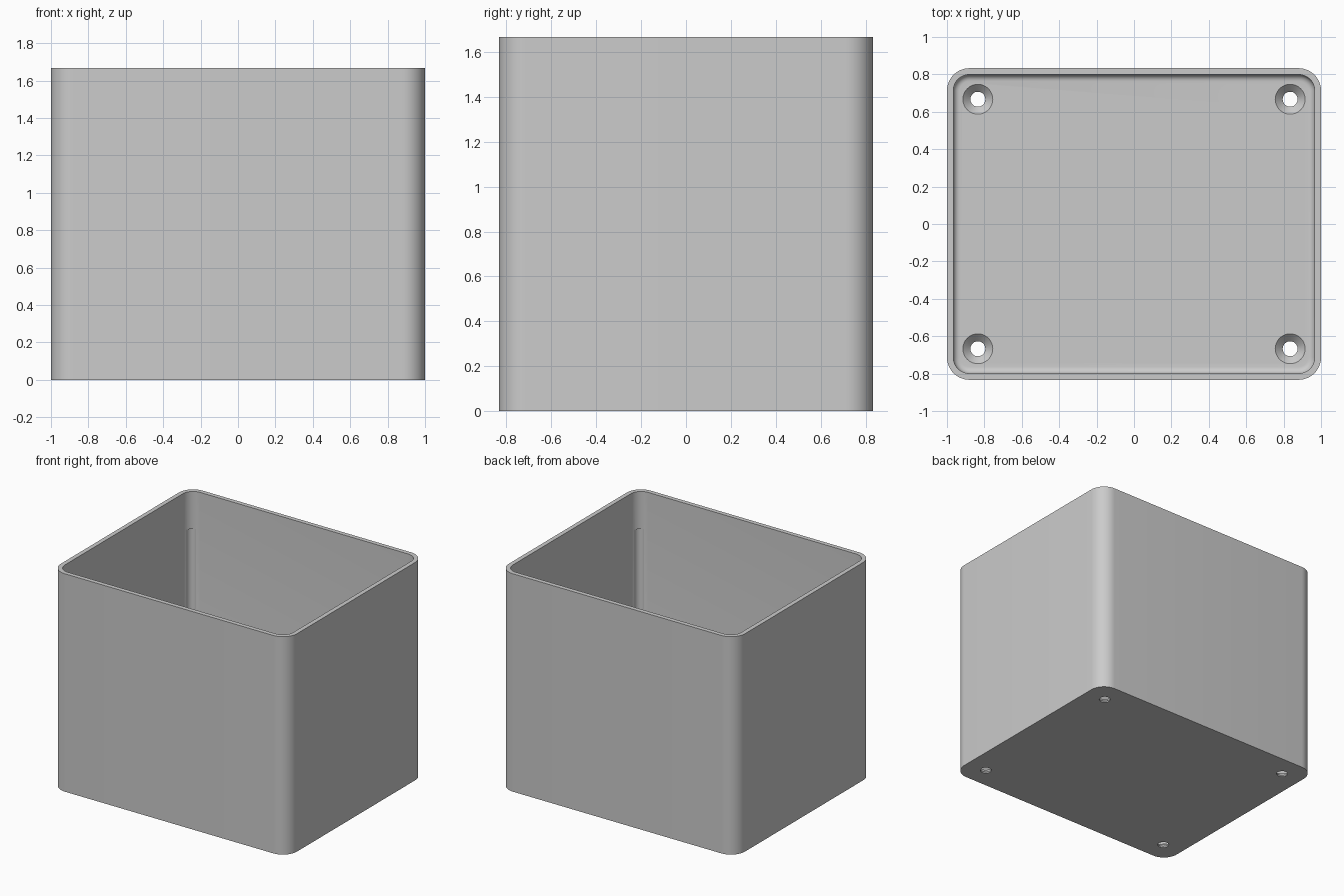
import bpy, bmesh, math

old = bpy.data.objects.get("Cube")
if old:
    bpy.data.objects.remove(old)

HX, HY, H = 1.0, 0.833, 1.667      # half width, half depth, height
WALL, FLOOR, CORNER, FILLET = 0.034, 0.05, 0.12, 0.035
SEG = 12

grey = bpy.data.materials.new("light grey plastic")
grey.use_nodes = True
colour = (0.6, 0.6, 0.6, 1)
grey.diffuse_color = colour
grey.node_tree.nodes["Principled BSDF"].inputs["Base Color"].default_value = colour


def finish(name, bm):
    bmesh.ops.recalc_face_normals(bm, faces=bm.faces)
    mesh = bpy.data.meshes.new(name)
    bm.to_mesh(mesh)
    bm.free()
    mesh.materials.append(grey)
    ob = bpy.data.objects.new(name, mesh)
    bpy.context.collection.objects.link(ob)
    return ob


def loft(name, rings):
    """Join rings of points in order and cap both ends."""
    bm = bmesh.new()
    loops = [[bm.verts.new(p) for p in ring] for ring in rings]
    for a, b in zip(loops, loops[1:]):
        for i in range(len(a)):
            j = (i + 1) % len(a)
            bm.faces.new((a[i], a[j], b[j], b[i]))
    bm.faces.new(loops[0])
    bm.faces.new(loops[-1])
    return finish(name, bm)


def rounded_ring(inset, z):
    r = CORNER - inset
    points = []
    for k, (sx, sy) in enumerate(((1, 1), (-1, 1), (-1, -1), (1, -1))):
        for i in range(SEG + 1):
            a = (k + i / SEG) * math.pi / 2
            points.append((sx * (HX - CORNER) + r * math.cos(a),
                           sy * (HY - CORNER) + r * math.sin(a), z))
    return points


def circle_ring(x, y, r, z, n=32):
    return [(x + r * math.cos(i * math.tau / n),
             y + r * math.sin(i * math.tau / n), z) for i in range(n)]


# Open box: outer wall, rim, inner wall, filleted floor
rings = [rounded_ring(0, 0), rounded_ring(0, H), rounded_ring(WALL, H)]
for i in range(7):
    a = i / 6 * math.pi / 2
    rings.append(rounded_ring(WALL + FILLET * (1 - math.cos(a)),
                              FLOOR + FILLET * (1 - math.sin(a))))
box = loft("open_box", rings)

# Countersunk screw holes and shallow grooves in the inner corners
cutters = []
diag = math.sqrt(0.5)
for sx in (-1, 1):
    for sy in (-1, 1):
        x, y = sx * 0.835, sy * 0.667
        profile = ((0.04, -0.05), (0.04, 0.01), (0.08, FLOOR), (0.08, 0.12))
        cutters.append(loft("screw_hole_cutter",
                            [circle_ring(x, y, r, z) for r, z in profile]))
        reach = (CORNER - WALL + 0.012 - 0.04) * diag
        gx, gy = sx * (HX - CORNER + reach), sy * (HY - CORNER + reach)
        cutters.append(loft("corner_groove_cutter",
                            [circle_ring(gx, gy, 0.04, z) for z in (0.1, 1.38)]))

bpy.context.view_layer.objects.active = box
for cutter in cutters:
    cutter.hide_render = True
    mod = box.modifiers.new("cut", "BOOLEAN")
    mod.operation = "DIFFERENCE"
    mod.solver = "EXACT"
    mod.object = cutter
    bpy.ops.object.modifier_apply(modifier=mod.name)
    bpy.data.objects.remove(cutter)

# Smooth shading with sharp edges kept
bpy.ops.object.select_all(action="DESELECT")
box.select_set(True)
bpy.ops.object.shade_smooth_by_angle(angle=math.radians(30))
